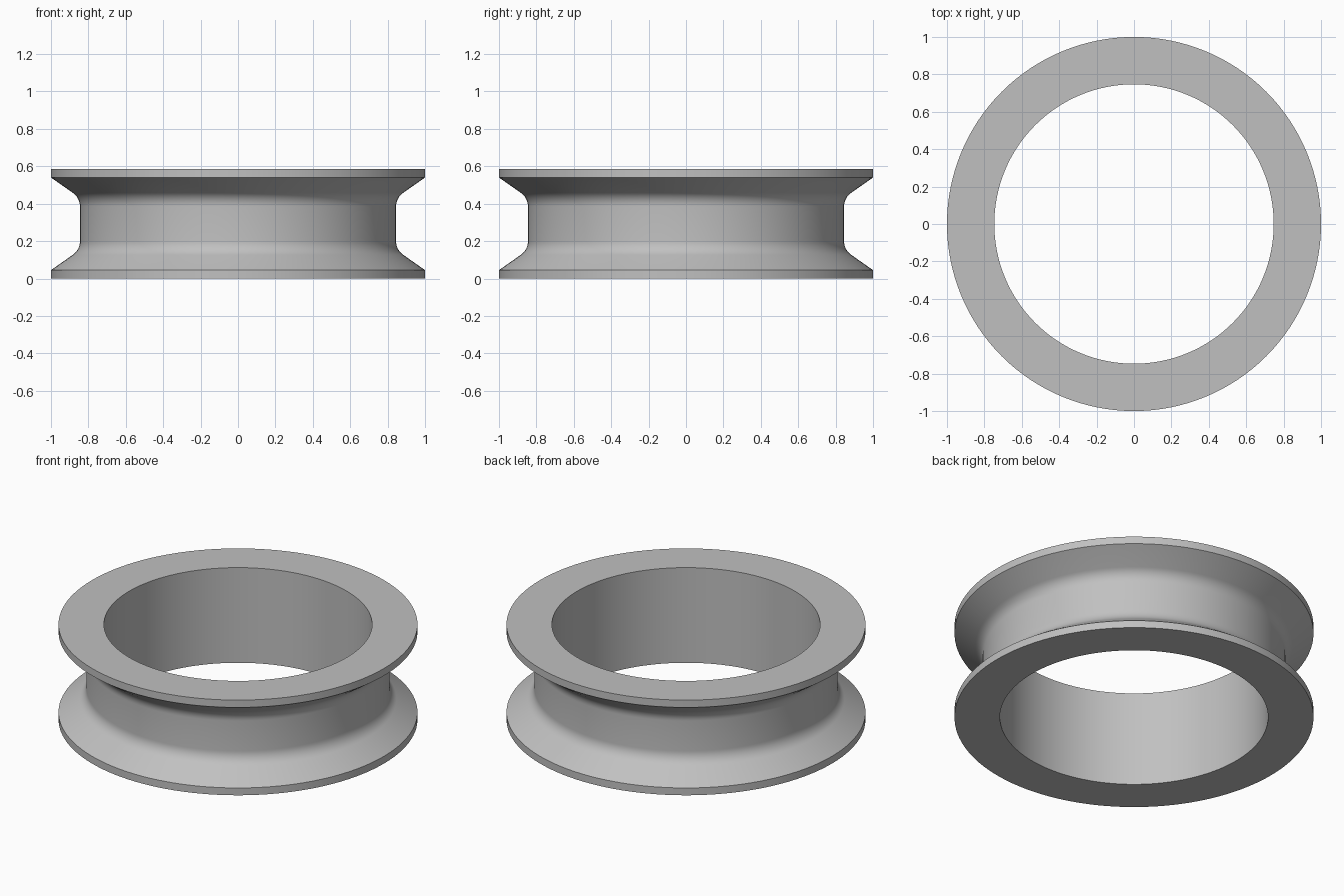
import bpy, bmesh, math

cube = bpy.data.objects.get("Cube")
if cube:
    bpy.data.objects.remove(cube, do_unlink=True)

SEGMENTS = 128
HEIGHT = 0.585
RIM = 0.045            # thickness of the flange edge
BORE, WALL, OUTER = 0.747, 0.845, 1.0
SLOPE = math.radians(35)
FILLET = 0.09

# Plain grey material
grey = bpy.data.materials.new("plain_grey")
grey.use_nodes = True
colour = (0.53, 0.53, 0.53, 1)
grey.diffuse_color = colour
grey.node_tree.nodes["Principled BSDF"].inputs["Base Color"].default_value = colour

# Lower half profile: bore, flange edge, sloped flank, fillet into the groove wall
corner_z = RIM + (OUTER - WALL) * math.tan(SLOPE)
turn = math.pi / 2 - SLOPE
centre_z = corner_z + FILLET * math.tan(turn / 2)
lower = [(BORE, 0), (OUTER, 0), (OUTER, RIM)]
for i in range(9):
    a = turn * (1 - i / 8)
    lower.append((WALL + FILLET * (1 - math.cos(a)), centre_z - FILLET * math.sin(a)))

# Mirror the profile for the upper half
profile = lower + [(r, HEIGHT - z) for r, z in reversed(lower)]

# Spin the closed profile into a ring
bm = bmesh.new()
verts = [bm.verts.new((r, 0, z)) for r, z in profile]
edges = [bm.edges.new((v, verts[(i + 1) % len(verts)])) for i, v in enumerate(verts)]
bmesh.ops.spin(bm, geom=verts + edges, cent=(0, 0, 0), axis=(0, 0, 1),
               angle=math.tau, steps=SEGMENTS, use_merge=True)
bmesh.ops.remove_doubles(bm, verts=bm.verts, dist=0.0001)
bmesh.ops.recalc_face_normals(bm, faces=bm.faces)
mesh = bpy.data.meshes.new("grooved_ring")
bm.to_mesh(mesh)
bm.free()
mesh.materials.append(grey)

ring = bpy.data.objects.new("grooved_ring", mesh)
bpy.context.collection.objects.link(ring)
bpy.ops.object.select_all(action="DESELECT")
ring.select_set(True)
bpy.context.view_layer.objects.active = ring
bpy.ops.object.shade_smooth_by_angle(angle=math.radians(30))
